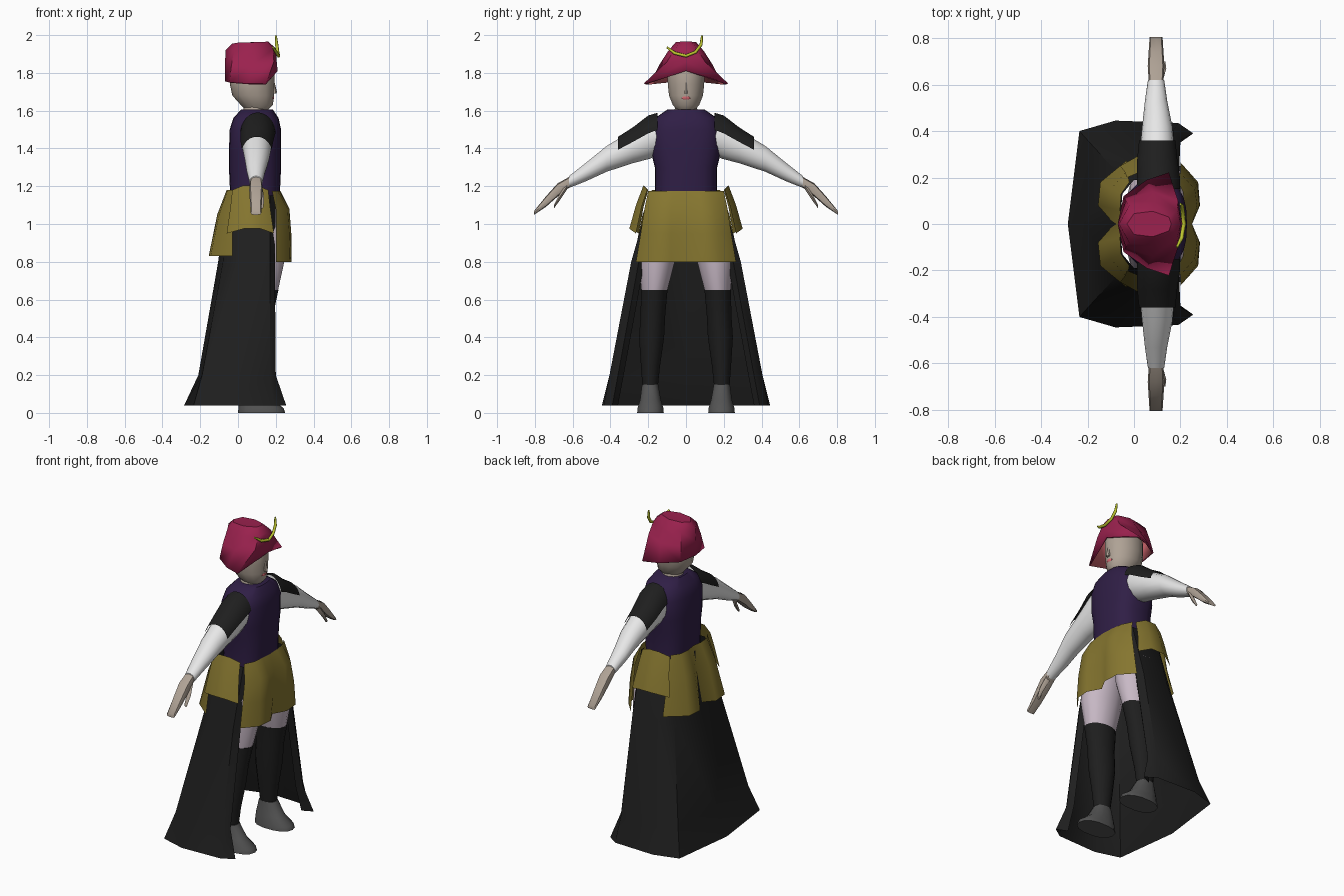
import bpy, bmesh, math
from mathutils import Vector

old = bpy.data.objects.get("Cube")
if old:
    bpy.data.objects.remove(old, do_unlink=True)


def material(name, r, g, b):
    """Flat material from display values, stored as linear."""
    m = bpy.data.materials.new(name)
    m.use_nodes = True
    col = (r ** 2.2, g ** 2.2, b ** 2.2, 1)
    m.diffuse_color = col
    m.node_tree.nodes["Principled BSDF"].inputs["Base Color"].default_value = col
    return m


crimson = material("crimson felt", .60, .15, .31)
pink = material("pink lining", .85, .42, .45)
skin = material("skin", .68, .63, .58)
purple = material("purple cloth", .20, .14, .28)
black = material("black cloth", .14, .14, .14)
white = material("white linen", .92, .92, .92)
gold = material("gold cloth", .52, .46, .20)
lilac = material("lilac hose", .78, .72, .77)
grey = material("grey leather", .33, .33, .33)
lime = material("lime feather", .75, .78, .20)


def finish(name, bm, mat, mirror, angle=45):
    mesh = bpy.data.meshes.new(name)
    bm.to_mesh(mesh)
    bm.free()
    obj = bpy.data.objects.new(name, mesh)
    bpy.context.collection.objects.link(obj)
    mesh.materials.append(mat)
    bpy.ops.object.select_all(action='DESELECT')
    obj.select_set(True)
    bpy.context.view_layer.objects.active = obj
    bpy.ops.object.shade_smooth_by_angle(angle=math.radians(angle))
    if mirror:
        mod = obj.modifiers.new("mirror", 'MIRROR')
        mod.use_axis = (False, True, False)
    return obj


def bridge(bm, rings, closed):
    for a, b in zip(rings, rings[1:]):
        n = len(a)
        for i in range(n if closed else n - 1):
            j = (i + 1) % n
            bm.faces.new((a[i], a[j], b[j], b[i]))


def loft(name, rows, mat, axis='Z', n=14, power=1, mirror=False, arc=None):
    """Oval sections. Z rows: z, x, y, rx, ry. Y rows: y, x, z, rx, rz."""
    bm = bmesh.new()
    lo, hi = arc or (0, 360)
    rings = []
    for t, c, d, rc, rd in rows:
        ring = []
        for i in range(n):
            a = math.radians(lo + (hi - lo) * i / (n - 1 if arc else n))
            p, q = (math.copysign(abs(f) ** power, f) for f in (math.cos(a), math.sin(a)))
            u, v = c + rc * p, d + rd * q
            ring.append(bm.verts.new((u, v, t) if axis == 'Z' else (u, t, v)))
        rings.append(ring)
    bridge(bm, rings, not arc)
    if not arc:
        bm.faces.new(rings[0])
        bm.faces.new(rings[-1])
    bmesh.ops.recalc_face_normals(bm, faces=bm.faces)
    return finish(name, bm, mat, mirror)


def sheet(name, rings, mat, capped=False):
    """Mirrored cloth through rows of points, facing away from the body."""
    bm = bmesh.new()
    rows = [[bm.verts.new(p) for p in ring] for ring in rings]
    bridge(bm, rows, False)
    if capped:
        bm.faces.new(reversed(rows[0]))
    bm.normal_update()
    out = 0
    for f in bm.faces:
        c = f.calc_center_median()
        out += f.normal.dot(Vector((c.x - .08, c.y, 0))) * f.calc_area()
    if out < 0:
        bmesh.ops.reverse_faces(bm, faces=bm.faces)
    return finish(name, bm, mat, True)


def level(z, *points):
    return [(x, y, z) for x, y in points]


# Head, neck and face
loft("head", [(1.6, .10, 0, .055, .045), (1.63, .10, 0, .085, .072),
              (1.68, .08, 0, .11, .092), (1.74, .075, 0, .118, .099),
              (1.82, .075, 0, .118, .1), (1.89, .07, 0, .09, .07)], skin)
loft("neck", [(1.56, .09, 0, .075, .085), (1.61, .09, 0, .06, .06),
              (1.66, .09, 0, .055, .055)], skin)
loft("nose", [(1.69, .19, 0, .014, .013), (1.7, .19, 0, .016, .013),
              (1.75, .188, 0, .006, .006)], skin, n=6)
loft("lips", [(1.655, .178, 0, .007, .012), (1.665, .183, 0, .008, .025),
              (1.675, .184, 0, .007, .015)], pink, n=8)

# Hat with drooping side brim and pink lining
hat = sheet("hat", [
    [(.16, 0, 1.965), (.15, .03, 1.965), (.08, .055, 1.962), (0, .045, 1.96), (-.03, 0, 1.955)],
    [(.2, 0, 1.93), (.185, .06, 1.925), (.09, .095, 1.915), (-.02, .08, 1.92), (-.065, 0, 1.92)],
    [(.205, 0, 1.86), (.19, .1, 1.86), (.08, .14, 1.845), (-.035, .1, 1.84), (-.07, 0, 1.84)],
    [(.21, 0, 1.81), (.15, .222, 1.745), (.055, .19, 1.745), (-.045, .12, 1.75), (-.07, 0, 1.755)],
], crimson, capped=True)
hat.data.materials.append(pink)
lining = hat.modifiers.new("lining", 'SOLIDIFY')
lining.thickness = .01
lining.offset = -1
lining.material_offset = 1

# Feather on the hat front
curve = bpy.data.curves.new("feather", 'CURVE')
curve.dimensions = '3D'
curve.bevel_depth = .009
curve.bevel_resolution = 1
curve.use_fill_caps = True
points = [(.185, -.1, 1.935), (.205, -.06, 1.905), (.215, 0, 1.89),
          (.21, .05, 1.91), (.205, .08, 1.95), (.2, .085, 1.998)]
spline = curve.splines.new('POLY')
spline.points.add(len(points) - 1)
for i, (p, co) in enumerate(zip(spline.points, points)):
    p.co = (*co, 1)
    p.radius = .6 if i in (0, len(points) - 1) else 1
curve.materials.append(lime)
bpy.context.collection.objects.link(bpy.data.objects.new("feather", curve))

# Bodice
loft("bodice", [(1.12, .09, 0, .13, .165), (1.3, .09, 0, .138, .165),
                (1.38, .09, 0, .138, .185), (1.5, .092, 0, .136, .188),
                (1.56, .095, 0, .12, .165), (1.605, .1, 0, .085, .1)],
     purple, n=24, power=.75)

# Arms: sleeve, cap over the shoulder, hand and thumb
loft("sleeve", [(.14, .1, 1.47, .085, .1), (.19, .1, 1.455, .085, .112),
                (.28, .1, 1.41, .078, .09), (.42, .1, 1.345, .065, .07),
                (.53, .095, 1.275, .048, .05), (.62, .095, 1.222, .035, .032)],
     white, 'Y', mirror=True)
loft("shoulder_cap", [(.15, .105, 1.475, .095, .115), (.2, .105, 1.455, .095, .12),
                      (.28, .1, 1.415, .088, .098), (.36, .1, 1.375, .08, .087)],
     black, 'Y', mirror=True, arc=(12, 168))
loft("hand", [(.59, .095, 1.24, .03, .025), (.68, .095, 1.18, .036, .035),
              (.74, .095, 1.12, .032, .028), (.805, .095, 1.058, .028, .01)],
     skin, 'Y', n=8, power=.6, mirror=True)
loft("thumb", [(.63, .11, 1.2, .018, .02), (.67, .125, 1.14, .014, .02),
               (.7, .125, 1.09, .01, .01)], skin, 'Y', n=6, mirror=True)

# Long skirt, open at the front
sheet("skirt", [
    level(1.15, (.2, .13), (.2, .16), (.17, .19), (0, .19), (-.05, .13), (-.06, 0)),
    level(.8, (.17, .22), (.195, .25), (.17, .29), (0, .29), (-.08, .23), (-.105, 0)),
    level(.2, (.17, .33), (.2, .36), (.17, .405), (-.08, .4), (-.19, .35), (-.21, 0)),
    level(.04, (.19, .36), (.255, .39), (.19, .435), (-.08, .445), (-.235, .4), (-.285, 0)),
], black)

# Gold panels round the hips
sheet("front_panel", [
    level(1.175, (.225, 0), (.22, .07), (.21, .14), (.18, .2)),
    level(1.08, (.25, 0), (.272, .08), (.262, .15), (.2, .22)),
    level(.95, (.25, 0), (.282, .08), (.272, .17), (.2, .24)),
    level(.8, (.24, 0), (.284, .08), (.276, .18), (.2, .265)),
], gold)
sheet("back_panel", [
    level(1.18, (-.05, 0), (-.06, .06), (-.055, .13), (-.02, .18)),
    level(1.05, (-.075, 0), (-.11, .07), (-.1, .15), (-.03, .23)),
    level(.83, (-.085, 0), (-.155, .08), (-.145, .18), (-.03, .275)),
], gold)
sheet("side_panel", [
    [(-.03, .2, 1.18), (.03, .225, 1.205), (.1, .225, 1.205), (.16, .205, 1.18)],
    [(-.04, .225, 1.09), (.03, .265, 1.1), (.11, .265, 1.1), (.17, .235, 1.09)],
    [(-.06, .25, .95), (.03, .3, .975), (.12, .3, .975), (.19, .265, .95)],
], gold)

# Legs: thigh, stocking and boot
loft("thigh", [(1.12, .09, .085, .12, .08), (.95, .11, .14, .135, .11),
               (.8, .115, .155, .13, .098), (.64, .112, .168, .098, .069)],
     lilac, mirror=True)
loft("stocking", [(.65, .112, .168, .102, .072), (.52, .1, .175, .086, .067),
                  (.4, .088, .182, .084, .068), (.25, .08, .188, .064, .052),
                  (.12, .08, .19, .048, .04)], black, mirror=True)
loft("boot", [(0, .125, .188, .125, .072), (.025, .122, .188, .12, .07),
              (.07, .095, .188, .088, .056), (.15, .08, .19, .055, .044)],
     grey, power=.85, mirror=True)
